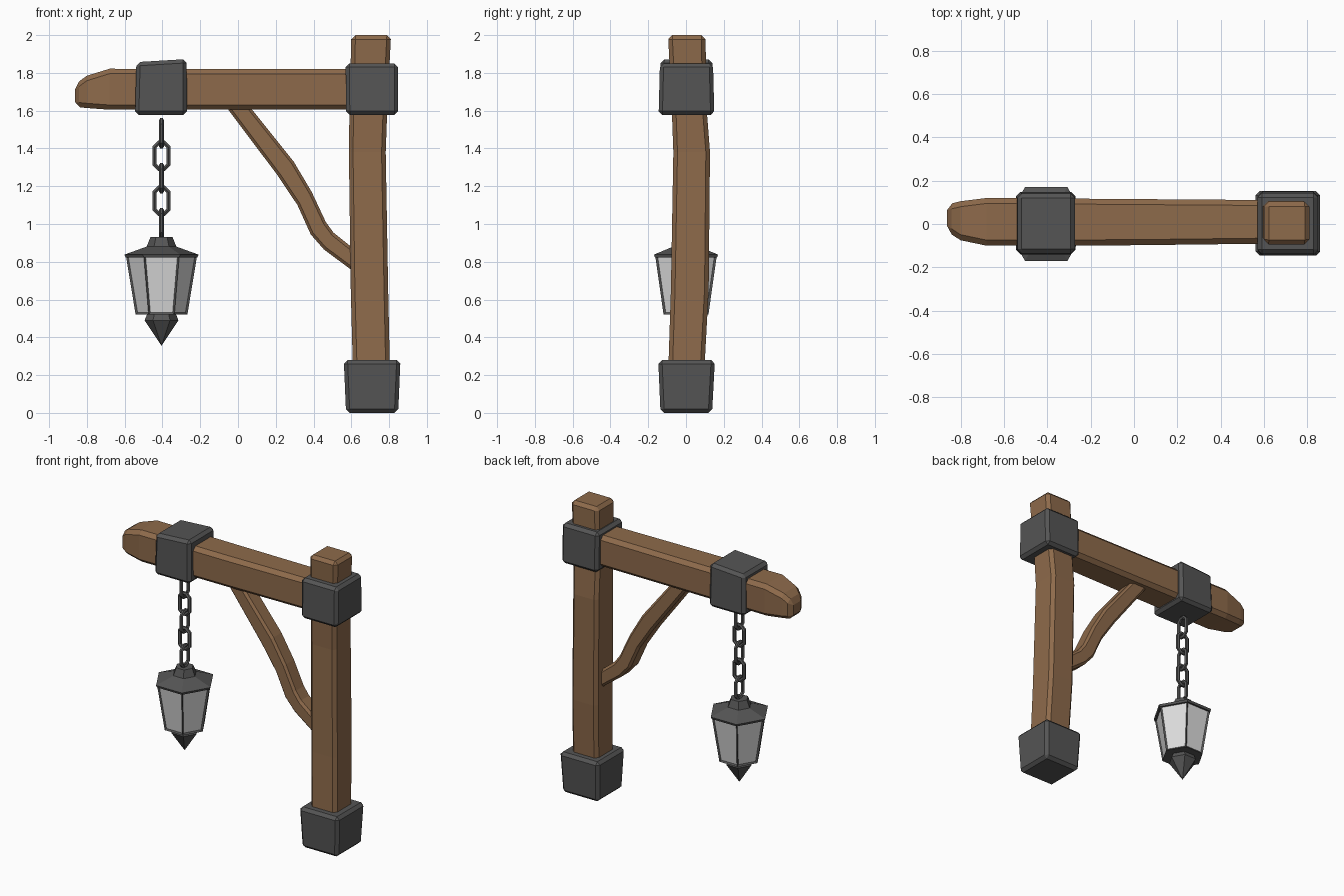
import bpy, bmesh, math

if "Cube" in bpy.data.objects:
    bpy.data.objects.remove(bpy.data.objects["Cube"])


def material(name, rgb):
    m = bpy.data.materials.new(name)
    m.diffuse_color = (*rgb, 1)
    m.use_nodes = True
    m.node_tree.nodes["Principled BSDF"].inputs["Base Color"].default_value = m.diffuse_color
    return m


WOOD = material("brown wood", (0.27, 0.145, 0.07))
METAL = material("dark iron", (0.09, 0.09, 0.09))
GLASS = material("pale glass", (0.72, 0.72, 0.72))


def loft(name, rings, mats, bevel=0.0, inset=None):
    """Skin a list of point rings and cap both ends."""
    bm = bmesh.new()
    vs = [[bm.verts.new(p) for p in ring] for ring in rings]
    n = len(rings[0])
    sides = []
    for a, b in zip(vs, vs[1:]):
        for i in range(n):
            j = (i + 1) % n
            sides.append(bm.faces.new((a[i], a[j], b[j], b[i])))
    bm.faces.new(vs[0])
    bm.faces.new(vs[-1])
    bmesh.ops.recalc_face_normals(bm, faces=bm.faces[:])
    if inset:  # recess each side and make it the second material
        bmesh.ops.inset_individual(bm, faces=sides, thickness=inset, depth=-0.008)
        for f in sides:
            f.material_index = 1
    me = bpy.data.meshes.new(name)
    bm.to_mesh(me)
    bm.free()
    for m in mats:
        me.materials.append(m)
    ob = bpy.data.objects.new(name, me)
    bpy.context.collection.objects.link(ob)
    if bevel:
        mod = ob.modifiers.new("chamfer", "BEVEL")
        mod.width = bevel
        mod.segments = 1
        mod.limit_method = "ANGLE"
        mod.angle_limit = math.radians(50)
    return ob


def rect_z(z, x0, x1, y0, y1, tilt=0.0):
    return [(x0, y0, z - tilt), (x1, y0, z + tilt), (x1, y1, z + tilt), (x0, y1, z - tilt)]


def rect_x(x, y0, y1, z0, z1):
    return [(x, y0, z0), (x, y1, z0), (x, y1, z1), (x, y0, z1)]


# Slightly crooked post
loft("post", [rect_z(*r) for r in (
    (0.05, 0.61, 0.805, -0.095, 0.095),
    (0.28, 0.607, 0.803, -0.092, 0.1),
    (0.65, 0.597, 0.795, -0.08, 0.12),
    (1.38, 0.587, 0.782, -0.067, 0.127),
    (1.6, 0.59, 0.79, -0.075, 0.11),
    (2.0, 0.6, 0.81, -0.095, 0.103))], [WOOD], 0.022)

# Beam with a whittled tip
loft("beam", [rect_x(*r) for r in (
    (-0.862, -0.035, 0.09, 1.62, 1.74),
    (-0.8, -0.075, 0.105, 1.614, 1.785),
    (-0.68, -0.1, 0.12, 1.605, 1.822),
    (0.0, -0.098, 0.115, 1.605, 1.82),
    (0.68, -0.09, 0.11, 1.605, 1.82))], [WOOD], 0.025)

# Curved brace, given as left and right edge points in the xz plane
brace = [((-0.07, 1.63), (0.055, 1.63)), ((0.21, 1.257), (0.295, 1.33)),
         ((0.315, 1.1), (0.39, 1.17)), ((0.385, 0.945), (0.465, 1.01)),
         ((0.455, 0.865), (0.505, 0.955)), ((0.63, 0.735), (0.63, 0.855))]
loft("brace", [[(a[0], -0.05, a[1]), (b[0], -0.05, b[1]),
                (b[0], 0.065, b[1]), (a[0], 0.065, a[1])] for a, b in brace],
     [WOOD], 0.015)

# Iron bands
loft("base_band", [rect_z(0, 0.572, 0.848, -0.135, 0.138),
                   rect_z(0.28, 0.56, 0.86, -0.147, 0.153)], [METAL], 0.02)
loft("joint_band", [rect_z(1.577, 0.572, 0.848, -0.145, 0.15),
                    rect_z(1.85, 0.57, 0.848, -0.138, 0.143)], [METAL], 0.02)
loft("beam_band", [rect_z(1.577, -0.545, -0.27, -0.14, 0.148),
                   rect_z(1.865, -0.538, -0.272, -0.135, 0.14, 0.008)], [METAL], 0.02)

# Chain of alternating links
CX = -0.405
w, h, c = 0.037, 0.07, 0.024
outline = [(w, h - c), (w - c, h), (c - w, h), (-w, h - c),
           (-w, c - h), (c - w, -h), (w - c, -h), (w, c - h)]
for k in range(5):
    cu = bpy.data.curves.new("chain_link", "CURVE")
    cu.dimensions = "3D"
    cu.bevel_depth = 0.013
    cu.bevel_resolution = 1
    sp = cu.splines.new("POLY")
    sp.points.add(len(outline) - 1)
    for p, (u, v) in zip(sp.points, outline):
        p.co = (u, 0, v, 1) if k % 2 else (0, u, v, 1)
    sp.use_cyclic_u = True
    sp.use_smooth = False
    cu.materials.append(METAL)
    link = bpy.data.objects.new("chain_link", cu)
    link.location = (CX, 0, 1.48 - 0.119 * k)
    bpy.context.collection.objects.link(link)


def hexagon(z, r):
    return [(CX + r * math.cos(i * math.pi / 3), r * math.sin(i * math.pi / 3), z)
            for i in range(6)]


# Six-sided lantern
loft("lantern_body", [hexagon(0.52, 0.137), hexagon(0.83, 0.188)], [METAL, GLASS], inset=0.014)
loft("lantern_roof", [hexagon(z, r) for z, r in (
    (0.823, 0.19), (0.838, 0.196), (0.878, 0.085), (0.882, 0.078), (0.932, 0.058))], [METAL])
loft("lantern_finial", [hexagon(z, r) for z, r in (
    (0.525, 0.075), (0.49, 0.09), (0.358, 0.002))], [METAL])
